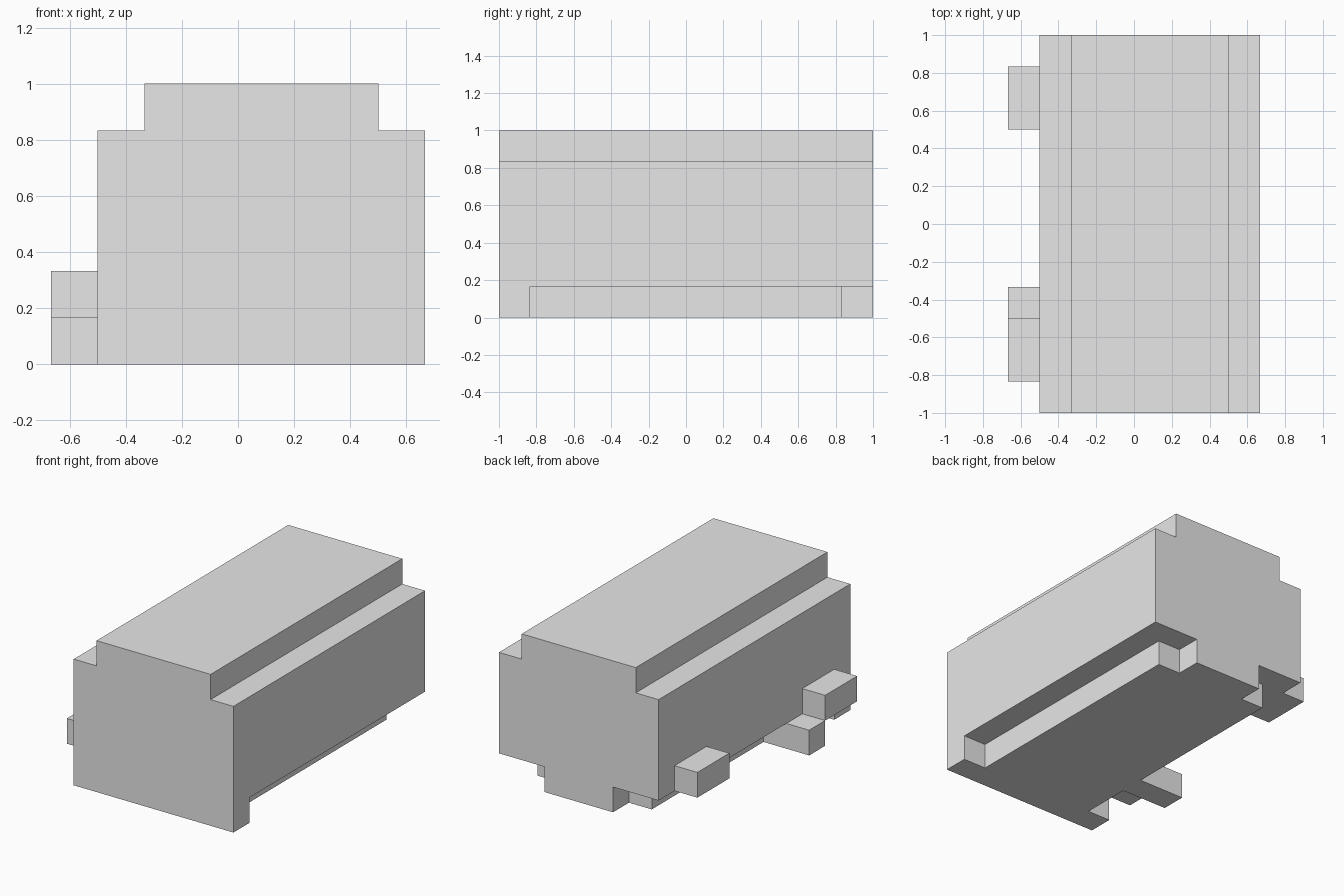
import bpy
import bmesh

UNIT = 1 / 6  # size of one block

old = bpy.data.objects.get("Cube")
if old:
    bpy.data.objects.remove(old, do_unlink=True)

grey = bpy.data.materials.new("light grey")
grey.use_nodes = True
colour = (0.8, 0.8, 0.8, 1)
grey.diffuse_color = colour
grey.node_tree.nodes["Principled BSDF"].inputs["Base Color"].default_value = colour


def extrude_outline(name, outline, place, direction):
    """Sweep a flat outline into a solid; all measures are in blocks."""
    bm = bmesh.new()
    face = bm.faces.new([bm.verts.new(place(a, b)) for a, b in outline])
    swept = bmesh.ops.extrude_face_region(bm, geom=[face])["geom"]
    tops = [v for v in swept if isinstance(v, bmesh.types.BMVert)]
    bmesh.ops.translate(bm, verts=tops, vec=direction)
    # The starting face stays as the closing cap
    if not face.is_valid or all(len(e.link_faces) == 1 for e in bm.edges if e.is_boundary):
        bmesh.ops.holes_fill(bm, edges=[e for e in bm.edges if e.is_boundary])
    bmesh.ops.recalc_face_normals(bm, faces=bm.faces)
    bmesh.ops.scale(bm, verts=bm.verts, vec=(UNIT, UNIT, UNIT))
    mesh = bpy.data.meshes.new(name)
    bm.to_mesh(mesh)
    bm.free()
    mesh.materials.append(grey)
    obj = bpy.data.objects.new(name, mesh)
    bpy.context.collection.objects.link(obj)
    return obj


# Main body: stepped cross-section swept from front to back
body_outline = [(-3, 1), (4, 1), (4, 5), (3, 5), (3, 6), (-2, 6), (-2, 5), (-3, 5)]
extrude_outline("body", body_outline, lambda x, z: (x, -6, z), (0, 12, 0))

# Base layer: wide front bar, narrower middle, short back tab and side foot
base_outline = [(-3, -6), (4, -6), (4, -5), (3, -5), (3, 5), (2, 5), (2, 6),
                (-1, 6), (-1, 5), (-2, 5), (-2, -2), (-4, -2), (-4, -3),
                (-2, -3), (-2, -5), (-3, -5)]
extrude_outline("base", base_outline, lambda x, y: (x, y, 0), (0, 0, 1))

# Two blocks on the right side
for name, y in (("front_side_block", -5), ("back_side_block", 3)):
    block = [(y, 1), (y + 2, 1), (y + 2, 2), (y, 2)]
    extrude_outline(name, block, lambda a, z: (-4, a, z), (1, 0, 0))
